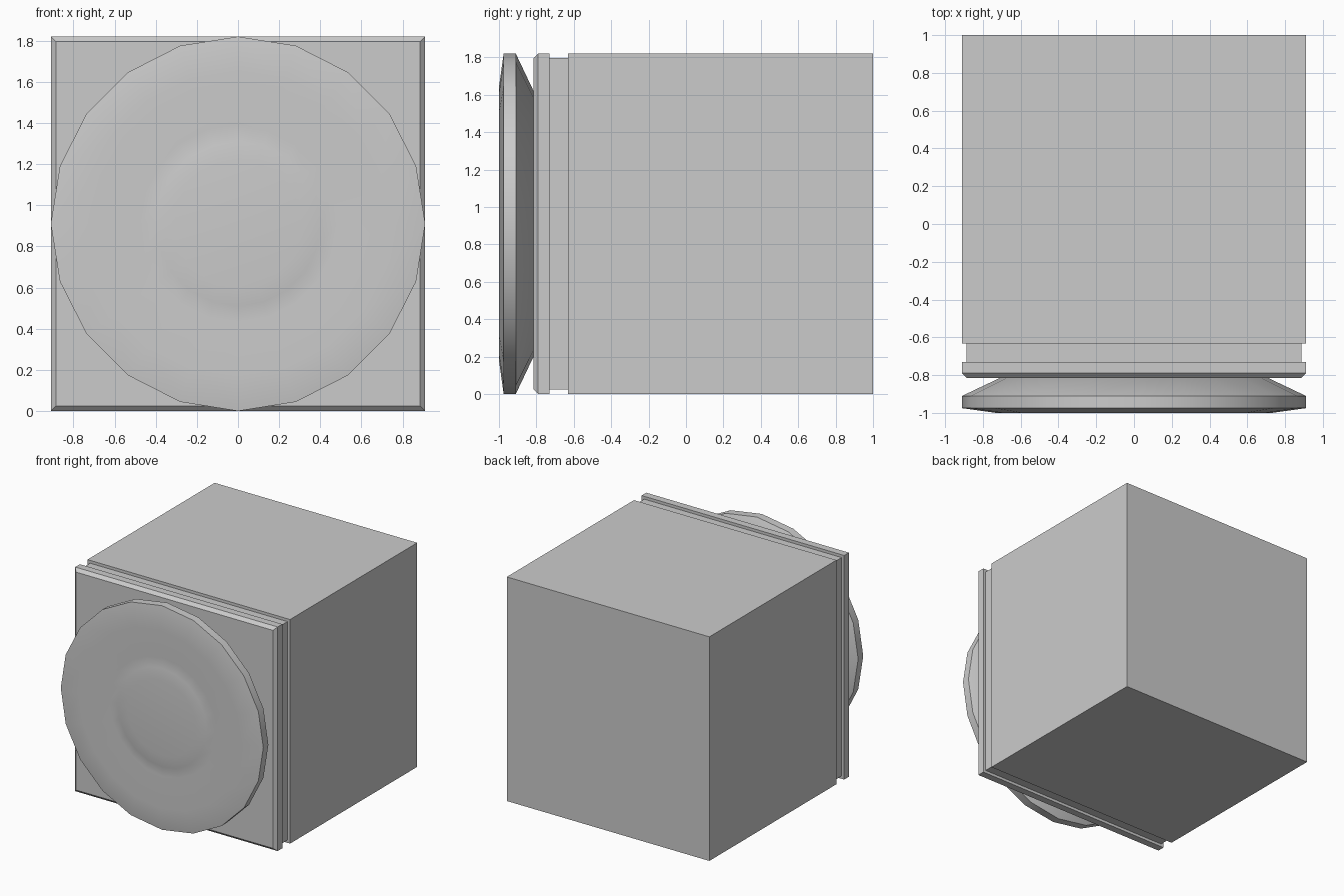
import bpy, bmesh, math

if "Cube" in bpy.data.objects:
    bpy.data.objects.remove(bpy.data.objects["Cube"])

HALF = 0.91
CZ = HALF


def loft_along_y(name, sections, sides, start_angle, scale):
    """Skin regular polygon rings given as (radius, y), capped at both ends."""
    bm = bmesh.new()
    rings = []
    for r, y in sections:
        ring = []
        for i in range(sides):
            a = start_angle + 2 * math.pi * i / sides
            ring.append(bm.verts.new((r * scale * math.cos(a), y, CZ + r * scale * math.sin(a))))
        rings.append(ring)
    for a, b in zip(rings, rings[1:]):
        for i in range(sides):
            j = (i + 1) % sides
            bm.faces.new((a[i], a[j], b[j], b[i]))
    bm.faces.new(rings[0])
    bm.faces.new(rings[-1])
    bmesh.ops.recalc_face_normals(bm, faces=bm.faces)
    mesh = bpy.data.meshes.new(name)
    bm.to_mesh(mesh)
    bm.free()
    obj = bpy.data.objects.new(name, mesh)
    bpy.context.collection.objects.link(obj)
    return obj


# Square body: chamfered front plate, narrow groove, long block
loft_along_y("body_block", [
    (0.885, -0.815), (HALF, -0.79), (HALF, -0.73), (0.887, -0.73),
    (0.887, -0.632), (HALF, -0.632), (HALF, 1.0),
], 4, math.pi / 4, math.sqrt(2))

# Round dished front disc with a stepped raised centre
disc = loft_along_y("front_disc", [
    (0.31, -0.98), (0.40, -0.973), (0.48, -0.96), (0.73, -1.0),
    (HALF, -0.975), (HALF, -0.91), (0.71, -0.815),
], 20, math.pi / 2, 1.0)
bpy.ops.object.select_all(action='DESELECT')
disc.select_set(True)
bpy.context.view_layer.objects.active = disc
bpy.ops.object.shade_smooth_by_angle(angle=math.radians(30))
